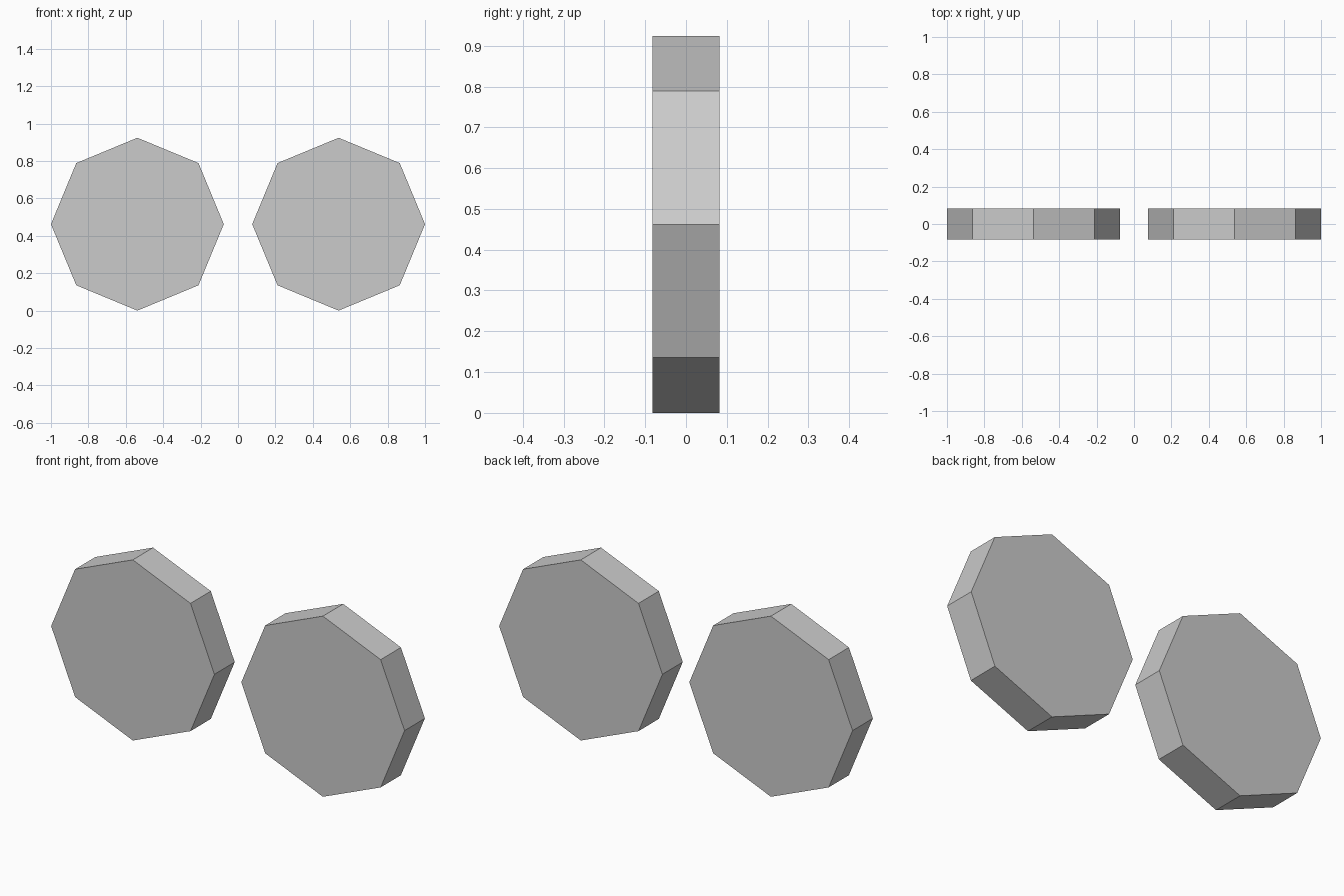
import bpy
import math

if "Cube" in bpy.data.objects:
    bpy.data.objects.remove(bpy.data.objects["Cube"])

RADIUS = 0.462
THICKNESS = 0.164


def octagon_disc(name, x):
    # Eight-sided flat-shaded disc, corner up, facing the front
    bpy.ops.mesh.primitive_cylinder_add(
        vertices=8, radius=RADIUS, depth=THICKNESS,
        location=(x, 0, RADIUS), rotation=(math.pi / 2, 0, 0))
    bpy.context.object.name = name


# Matching pair, mirrored about x = 0
for name, side in (("left_disc", -1), ("right_disc", 1)):
    octagon_disc(name, side * (1 - RADIUS))
